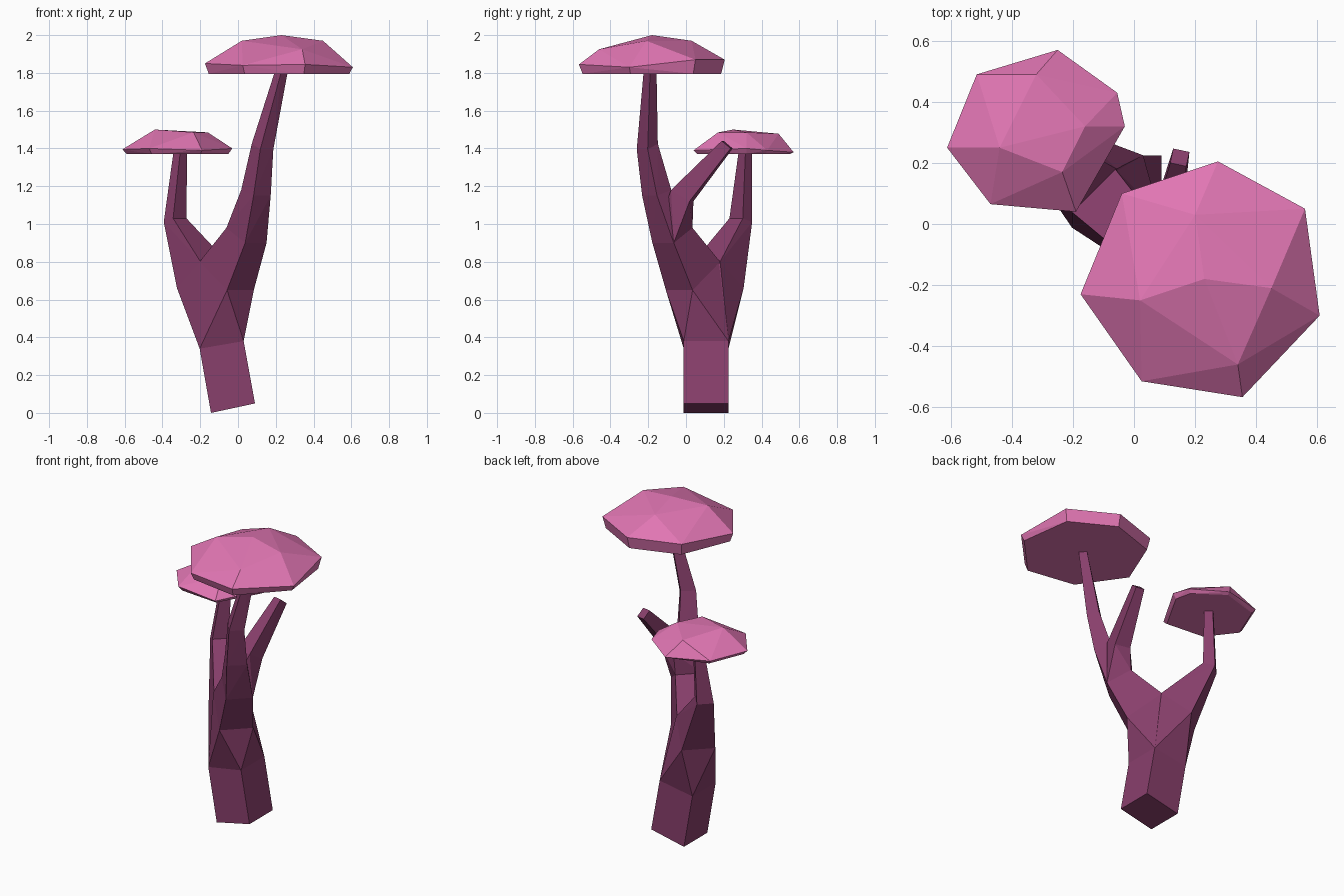
import bpy, bmesh, math
from mathutils import Vector

if "Cube" in bpy.data.objects:
    bpy.data.objects.remove(bpy.data.objects["Cube"])


def material(name, color):
    m = bpy.data.materials.new(name)
    m.diffuse_color = color
    m.use_nodes = True
    m.node_tree.nodes["Principled BSDF"].inputs["Base Color"].default_value = m.diffuse_color
    return m


def hull(name, points, mat):
    """Flat-faced convex solid around the given points."""
    bm = bmesh.new()
    for p in points:
        bm.verts.new(p)
    res = bmesh.ops.convex_hull(bm, input=bm.verts[:])
    loose = set(res["geom_interior"]) | set(res["geom_unused"])
    bmesh.ops.delete(bm, geom=[g for g in loose if isinstance(g, bmesh.types.BMVert)], context='VERTS')
    bmesh.ops.dissolve_limit(bm, angle_limit=0.01, verts=bm.verts[:], edges=bm.edges[:])
    bmesh.ops.recalc_face_normals(bm, faces=bm.faces[:])
    me = bpy.data.meshes.new(name)
    bm.to_mesh(me)
    bm.free()
    me.materials.append(mat)
    ob = bpy.data.objects.new(name, me)
    bpy.context.collection.objects.link(ob)
    return ob


def ring(center, azimuth, r, t, drop):
    """Square section facing the azimuth; its outer side sits lower by drop."""
    a = math.radians(azimuth)
    out = Vector((math.cos(a) * r, math.sin(a) * r, -drop))
    side = Vector((-math.sin(a) * t, math.cos(a) * t, 0))
    c = Vector(center)
    return [c + i * out + j * side for i, j in ((1, 1), (1, -1), (-1, -1), (-1, 1))]


bark = material("bark", (0.25, 0.05, 0.15, 1))
pink = material("cap_pink", (0.75, 0.18, 0.45, 1))

# Leaning square stem
base = [(x, y, z) for x, z in ((-.143, 0), (.09, .05)) for y in (-.012, .225)]
fork = [(x, y, z) for x, z in ((-.203, .34), (.03, .38)) for y in (-.012, .225)]

# Forked limbs as chains of sections
right = [fork,
         ring((-.06, .037, .725), -45, .103, .1, .075),
         ring((.045, -.072, .94), -45, .07, .08, .04),
         ring((.095, -.155, 1.165), -49, .05, .06, .015),
         ring((.13, -.205, 1.41), -50, .035, .045, .015),
         ring((.23, -.19, 1.81), -45, .024, .024, 0)]
left = [fork,
        ring((-.19, .172, .73), 135, .088, .1, .07),
        ring((-.333, .29, 1.02), 135, .035, .05, .01),
        ring((-.305, .315, 1.39), 135, .025, .025, 0)]
twig = [right[2],
        ring((.1, -.02, 1.15), 78, .05, .05, .03),
        ring((.15, .218, 1.42), 78, .024, .027, .02)]

# Merge every limb segment into one trunk
trunk = hull("trunk", base + fork, bark)
for chain in (right, left, twig):
    for lower, upper in zip(chain, chain[1:]):
        part = hull("limb", lower + upper, bark)
        mod = trunk.modifiers.new("join", 'BOOLEAN')
        mod.operation, mod.solver, mod.object = 'UNION', 'EXACT', part
        bpy.context.view_layer.objects.active = trunk
        bpy.ops.object.modifier_apply(modifier=mod.name)
        bpy.data.objects.remove(part)


def cap(name, crown, rim, bottom, shrink):
    """Faceted cap: crown and rim points plus a shrunken flat underside."""
    mid = sum((Vector(p) for p in rim), Vector()) / len(rim)
    under = [mid.lerp(Vector(p), shrink) for p in rim]
    for p in under:
        p.z = bottom
    hull(name, crown + rim + under, pink)


# Tall mushroom cap
cap("large_cap",
    [(.23, -.18, 2), (.02, -.25, 1.97), (.2, .03, 1.97), (.45, -.21, 1.97), (.34, -.46, 1.925)],
    [(-.175, -.23, 1.85), (-.04, .1, 1.87), (.275, .205, 1.87), (.56, .05, 1.87),
     (.608, -.3, 1.83), (.355, -.567, 1.845), (.025, -.515, 1.84)], 1.795, .95)

# Short mushroom cap
cap("small_cap",
    [(-.44, .25, 1.5), (-.235, .17, 1.485), (-.16, .32, 1.485), (-.32, .49, 1.478)],
    [(-.612, .25, 1.395), (-.515, .49, 1.395), (-.25, .57, 1.38), (-.055, .43, 1.39),
     (-.03, .32, 1.4), (-.19, .04, 1.39), (-.47, .065, 1.4)], 1.37, .92)
